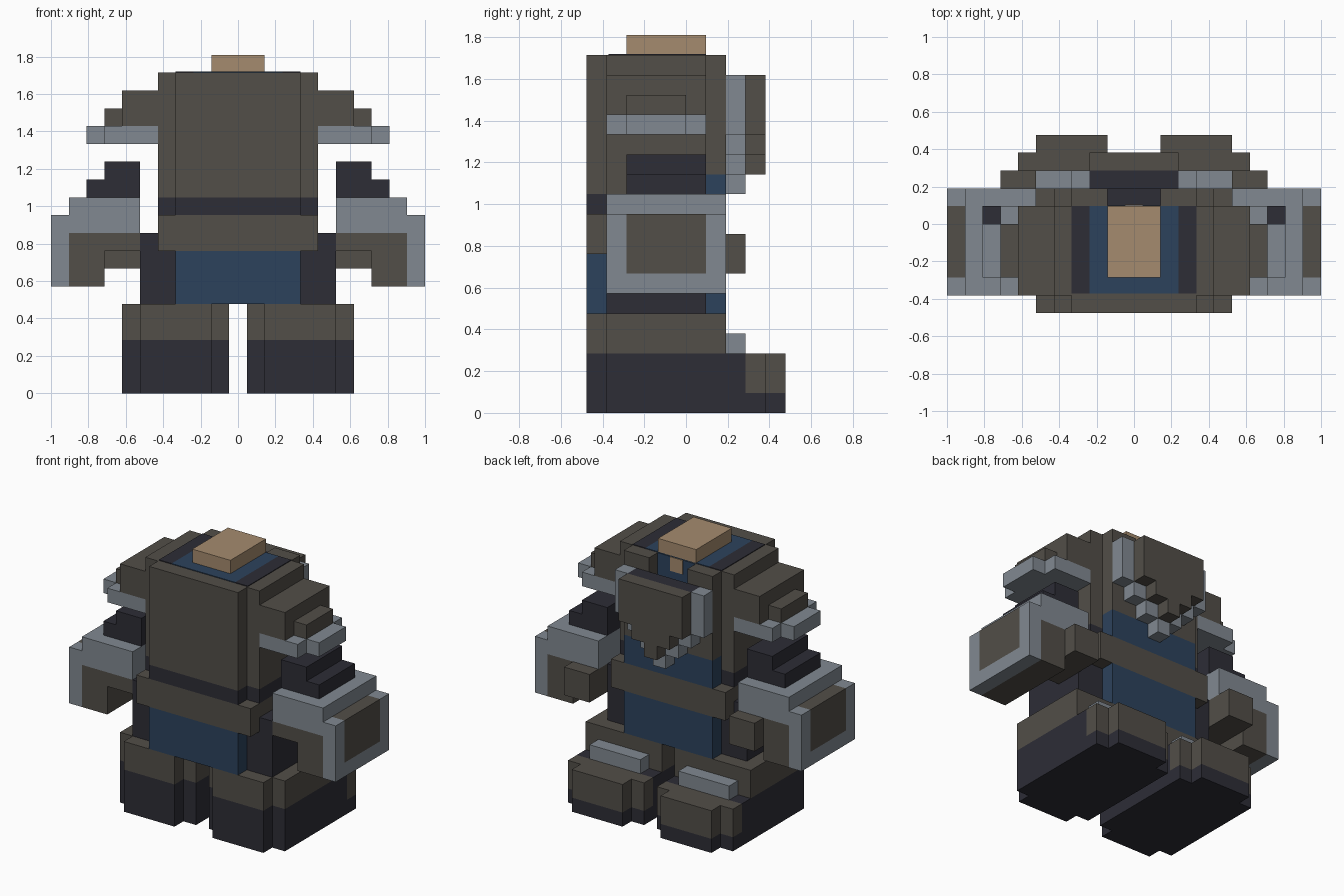
import bpy, bmesh

if "Cube" in bpy.data.objects:
    bpy.data.objects.remove(bpy.data.objects["Cube"])

U = 2 / 21  # one block


def lin(c):
    c /= 255
    return c / 12.92 if c <= 0.04045 else ((c + 0.055) / 1.055) ** 2.4


def material(name, r, g, b):
    m = bpy.data.materials.new(name)
    m.diffuse_color = (lin(r), lin(g), lin(b), 1)
    m.use_nodes = True
    m.node_tree.nodes["Principled BSDF"].inputs["Base Color"].default_value = m.diffuse_color
    return m


BROWN = material("brown_leather", 82, 78, 72)
DARK = material("dark_cloth", 45, 45, 54)
BLUE = material("blue_cloth", 44, 66, 92)
GRAY = material("gray_metal", 129, 137, 145)
TAN = material("tan_skin", 165, 139, 110)


def part(name, mat, *boxes, mirror=False):
    """Boxes are (x0, x1, y0, y1, z0, z1) in blocks."""
    bm = bmesh.new()
    for x0, x1, y0, y1, z0, z1 in boxes:
        spans = [(x0, x1)] + ([(-x1, -x0)] if mirror else [])
        for a, b in spans:
            vs = bmesh.ops.create_cube(bm, size=1)["verts"]
            for v in vs:
                v.co = ((a + (v.co.x + 0.5) * (b - a)) * U,
                        (y0 + (v.co.y + 0.5) * (y1 - y0)) * U,
                        (z0 + (v.co.z + 0.5) * (z1 - z0)) * U)
    me = bpy.data.meshes.new(name)
    bm.to_mesh(me)
    bm.free()
    me.materials.append(mat)
    ob = bpy.data.objects.new(name, me)
    bpy.context.collection.objects.link(ob)
    return ob


T = 0.05  # painted plate thickness, in blocks

# Boots: dark lower, brown upper, brown toe cap on a dark sole
part("boot_lower", DARK, (0.5, 6.5, -4, 3, 0, 3), (1.5, 5.5, -5, -4, 0, 3),
     (0.5, 6.5, 3, 4, 0, 1), (1.5, 5.5, 4, 5, 0, 1), mirror=True)
part("boot_upper", BROWN, (0.5, 6.5, -4, 2, 3, 5), (1.5, 5.5, -5, -4, 3, 5), mirror=True)
part("toe_cap", BROWN, (0.5, 6.5, 3, 4, 1, 3), (1.5, 5.5, 4, 5, 1, 3), mirror=True)
part("shin_guard", GRAY, (1.5, 5.5, 2, 3, 3, 4), mirror=True)

# Skirt, hips and belt
part("skirt", BLUE, (-3.5, 3.5, -5, 2, 5, 8))
part("hip", DARK, (3.5, 5.5, -4, 1, 5, 8), (4.5, 5.5, -4, 1, 8, 9), mirror=True)
part("belt", BROWN, (-4.5, 4.5, -5, 2, 8, 10))

# Torso and hood
part("coat_trim", DARK, (-3.5, 3.5, -5, 1, 10, 11), (-4.5, 4.5, -4, 1, 10, 11))
part("shirt_front", BLUE, (-3.5, 3.5, 1, 2, 10, 12))
part("hood", BROWN, (-3.5, 3.5, -5, 1, 11, 18), (-4.5, 4.5, -4, 1, 11, 18),
     (-3.5, 3.5, 1, 2, 12, 14))
part("hood_cheek", BROWN, (1.5, 3.5, 1, 2, 14, 18), mirror=True)
part("hood_recess", DARK, (-1.5, 1.5, 1, 2, 14, 16))

# Cap inlay, head and face
part("cap_center", BLUE, (-2.5, 2.5, -3.9, 1, 18, 18 + T))
part("cap_border", DARK, (2.5, 3.5, -3.9, 1, 18, 18 + T), mirror=True)
part("head_top", TAN, (-1.5, 1.5, -3, 1, 18, 19))
part("face", BLUE, (-1.5, 1.5, 1, 1 + T, 16, 18))
part("nose", TAN, (-0.5, 0.5, 1 + T, 1 + 2 * T, 17, 18))

# Stepped face mask with metal rim
part("mask_plate", BROWN, (-2.5, 2.5, 3, 4, 14, 17), (-1.5, 1.5, 3, 4, 13, 14),
     (-0.5, 0.5, 3, 4, 12, 13))
part("mask_lining", DARK, (-2.5, 2.5, 2, 3, 14, 17))
part("mask_rim", GRAY, (2.5, 3.5, 2, 3, 14, 17), (1.5, 2.5, 2, 3, 13, 14),
     (0.5, 1.5, 2, 3, 12, 13), mirror=True)
part("mask_rim_tip", GRAY, (-0.5, 0.5, 2, 3, 11, 14), (-1.5, 1.5, 2, 3, 13, 14))

# Shoulder pads
part("shoulder_pad", BROWN, (4.5, 6.5, -4, 1, 15, 17), (6.5, 7.5, -3, 0, 15, 16), mirror=True)
part("shoulder_rim", GRAY, (4.5, 7.5, -4, 1, 14, 15), (7.5, 8.5, -3, 0, 14, 15), mirror=True)

# Arms: sleeve, metal cuff, glove and framed outer plate
part("sleeve", DARK, (5.5, 7.5, -3, 1, 11, 13), (7.5, 8.5, -3, 1, 11, 12), mirror=True)
part("cuff", GRAY, (5.5, 9.5, -4, 2, 9, 11), mirror=True)
part("glove", BROWN, (7.5, 9.5, -4, 2, 6, 9), (5.5, 7.5, -4, 2, 8, 9), mirror=True)
part("hand", BROWN, (5.5, 7.5, -1, 3, 7, 8), (5.5, 7.5, 2, 3, 8, 9), mirror=True)
part("arm_plate_frame", GRAY, (9.5, 10.5, -4, -3, 6, 10), (9.5, 10.5, 1, 2, 6, 10),
     (9.5, 10.5, -3, 1, 6, 7), mirror=True)
part("arm_plate_panel", BROWN, (9.5, 10.5, -3, 1, 7, 10), mirror=True)
